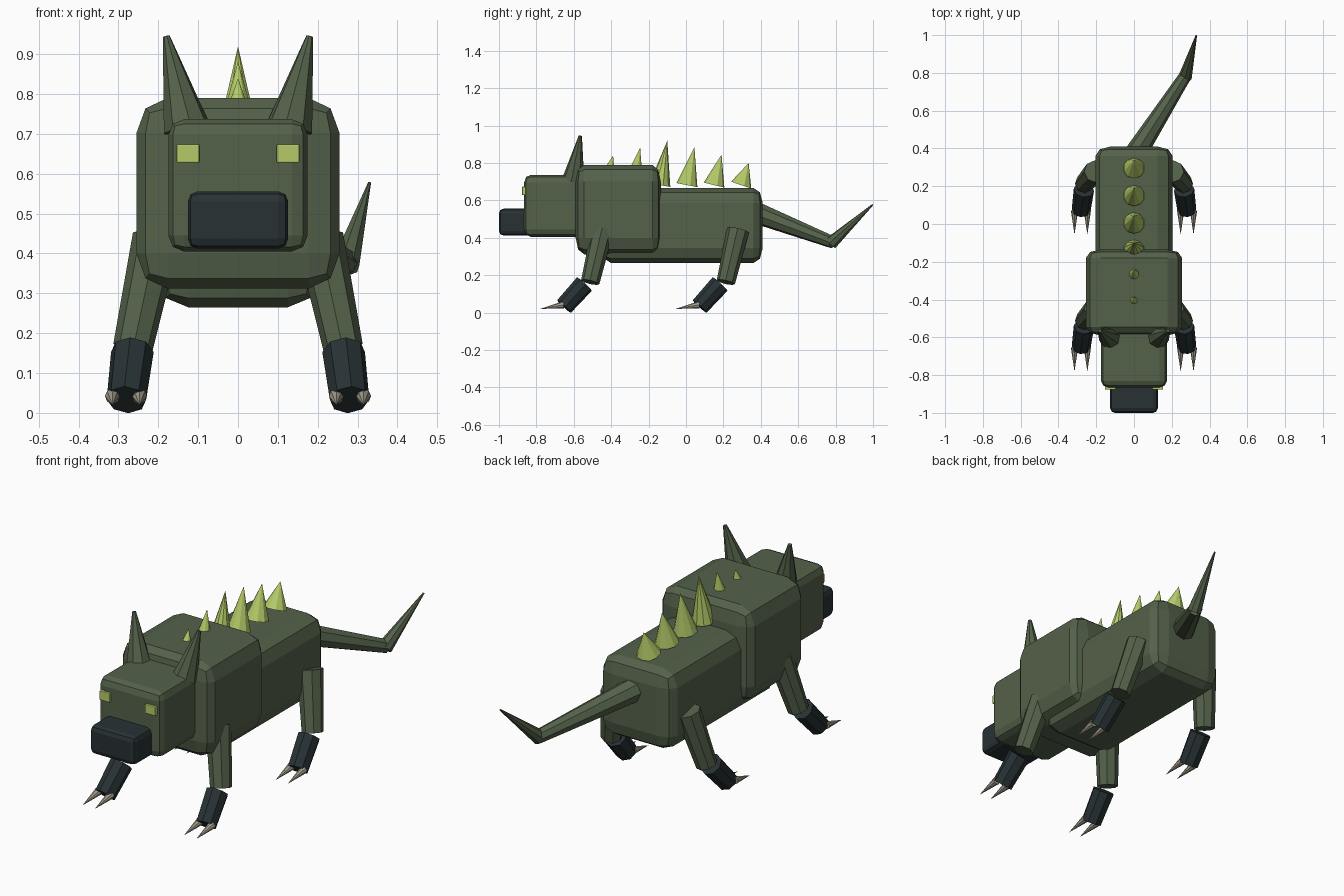
import bpy, bmesh
from mathutils import Vector, Matrix

cube = bpy.data.objects.get("Cube")
if cube:
    bpy.data.objects.remove(cube, do_unlink=True)


def material(name, colour):
    m = bpy.data.materials.new(name)
    m.use_nodes = True
    m.diffuse_color = (*colour, 1)
    m.node_tree.nodes["Principled BSDF"].inputs["Base Color"].default_value = (*colour, 1)
    return m


hide = material("moss green hide", (0.088, 0.12, 0.068))
dark = material("charcoal", (0.02, 0.031, 0.034))
lime = material("lime", (0.46, 0.6, 0.14))
bone = material("bone", (0.4, 0.36, 0.28))


def finish(name, bm, mat):
    bmesh.ops.recalc_face_normals(bm, faces=bm.faces)
    mesh = bpy.data.meshes.new(name)
    bm.to_mesh(mesh)
    bm.free()
    mesh.materials.append(mat)
    obj = bpy.data.objects.new(name, mesh)
    bpy.context.collection.objects.link(obj)
    return obj


def rounded_box(name, low, high, bevel, mat):
    """Box between two corners, with its own bevel width along each axis."""
    low, high, bevel = Vector(low), Vector(high), Vector(bevel)
    size = high - low
    bm = bmesh.new()
    bmesh.ops.create_cube(bm, size=1)
    bmesh.ops.scale(bm, verts=bm.verts, vec=[s / b for s, b in zip(size, bevel)])
    bmesh.ops.bevel(bm, geom=bm.edges[:], offset=1, segments=2, profile=0.5,
                    affect='EDGES')
    bmesh.ops.scale(bm, verts=bm.verts, vec=bevel)
    bmesh.ops.translate(bm, verts=bm.verts, vec=(low + high) / 2)
    return finish(name, bm, mat)


def taper(name, start, end, r1, r2, mat, sides=8):
    """Tapered prism or cone from start to end."""
    start, end = Vector(start), Vector(end)
    axis = end - start
    turn = axis.to_track_quat('Z', 'Y').to_matrix().to_4x4()
    bm = bmesh.new()
    bmesh.ops.create_cone(bm, cap_ends=True, segments=sides, radius1=r1, radius2=r2,
                          depth=axis.length,
                          matrix=Matrix.Translation((start + end) / 2) @ turn)
    return finish(name, bm, mat)


# Trunk and head
rounded_box("body", (-0.205, -0.45, 0.265), (0.205, 0.41, 0.667), (0.08, 0.05, 0.08), hide)
rounded_box("chest", (-0.255, -0.59, 0.312), (0.255, -0.135, 0.79), (0.078, 0.045, 0.088), hide)
rounded_box("head", (-0.175, -0.865, 0.405), (0.175, -0.5, 0.737), (0.04, 0.035, 0.04), hide)
rounded_box("snout", (-0.126, -1, 0.412), (0.126, -0.82, 0.556), (0.025, 0.025, 0.025), dark)

# Back spikes, from tail to neck, all leaning backwards
for i, tip in enumerate((0.8, 0.845, 0.885, 0.92, 0.882, 0.84)):
    y = 0.295 - 0.145 * i
    taper(f"back_spike_{i + 1}", (0, y, 0.682), (0, y + 0.04, tip), 0.057, 0, lime, 10)

# Tail in two sections
taper("tail_base", (0, 0.36, 0.54), (0.272, 0.785, 0.376), 0.06, 0.033, hide)
taper("tail_tip", (0.27, 0.775, 0.372), (0.33, 0.998, 0.577), 0.036, 0.004, hide)

# Paired parts
for side, s in (("left", 1), ("right", -1)):
    taper(side + "_ear", (s * 0.128, -0.602, 0.712), (s * 0.18, -0.565, 0.945),
          0.06, 0.009, hide)
    inner, outer = sorted((s * 0.097, s * 0.154))
    rounded_box(side + "_eye", (inner, -0.876, 0.628), (outer, -0.85, 0.674),
                (0.003, 0.003, 0.003), lime)

    for end, dy in (("front", -0.725), ("rear", 0)):
        leg = f"{side}_{end}"
        taper(leg + "_upper_leg", (s * 0.205, dy + 0.278, 0.44),
              (s * 0.264, dy + 0.213, 0.163), 0.06, 0.05, hide)
        taper(leg + "_foot", (s * 0.265, dy + 0.182, 0.153),
              (s * 0.28, dy + 0.073, 0.033), 0.054, 0.05, dark)
        for toe, x in (("inner", 0.247), ("outer", 0.315)):
            taper(f"{leg}_{toe}_claw", (s * x, dy + 0.07, 0.042),
                  (s * x, dy - 0.056, 0.02), 0.019, 0, bone)
